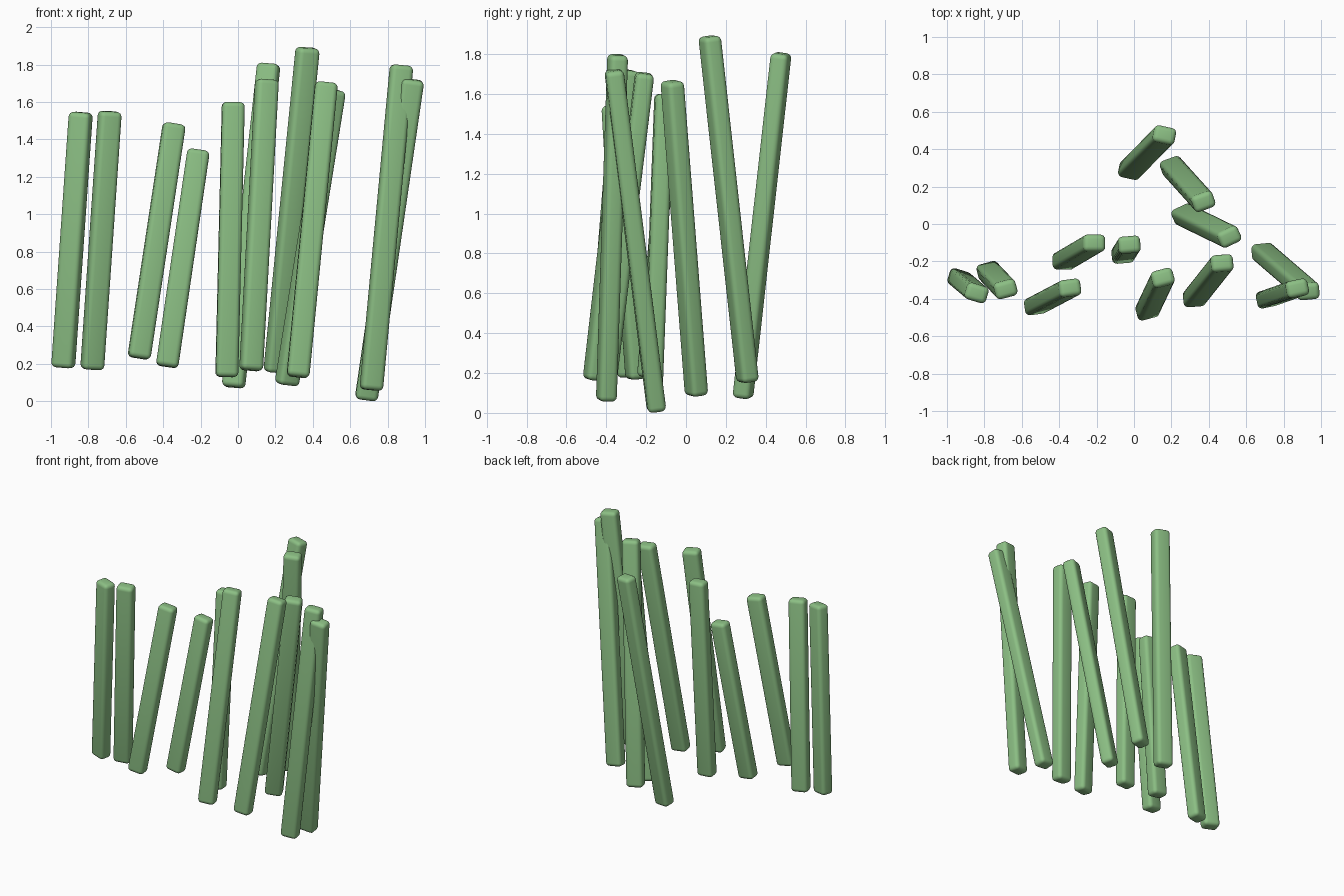
import bpy
import math
from mathutils import Vector, Matrix

if "Cube" in bpy.data.objects:
    bpy.data.objects.remove(bpy.data.objects["Cube"])

green = bpy.data.materials.new("leaf green")
green.diffuse_color = (0.26, 0.52, 0.23, 1)
green.use_nodes = True
green.node_tree.nodes["Principled BSDF"].inputs["Base Color"].default_value = green.diffuse_color

WIDTH, DEPTH = 0.12, 0.092


def make_stalk(name, bottom, top, yaw):
    """Rounded bar running from bottom to top, turned by yaw degrees about its axis."""
    a, b = Vector(bottom), Vector(top)
    axis = b - a
    tilt = Vector((0, 0, 1)).rotation_difference(axis).to_matrix().to_4x4()
    bpy.ops.mesh.primitive_cube_add(size=1)
    ob = bpy.context.object
    ob.name = name
    ob.data.transform(Matrix.Diagonal((WIDTH, DEPTH, axis.length, 1)))
    ob.matrix_world = (Matrix.Translation((a + b) / 2) @ tilt
                       @ Matrix.Rotation(math.radians(yaw), 4, 'Z'))
    ob.data.materials.append(green)
    bevel = ob.modifiers.new("rounded edges", 'BEVEL')
    bevel.width = 0.026
    bevel.segments = 4
    bpy.ops.object.modifier_apply(modifier=bevel.name)
    bpy.ops.object.shade_smooth_by_angle(angle=math.radians(40))


# bottom centre, top centre, twist
stalks = [
    ((-0.935, -0.29, 0.18), (-0.84, -0.37, 1.545), -17),
    ((-0.78, -0.25, 0.17), (-0.685, -0.35, 1.55), -15 + 30),
    ((-0.53, -0.44, 0.23), (-0.34, -0.34, 1.485), 8),
    ((-0.38, -0.20, 0.185), (-0.21, -0.10, 1.345), 0),
    ((-0.06, -0.165, 0.13), (-0.025, -0.11, 1.60), 5),
    ((-0.025, 0.285, 0.075), (0.165, 0.478, 1.805), -12),
    ((0.07, -0.465, 0.165), (0.155, -0.285, 1.72), 15),
    ((0.20, 0.31, 0.155), (0.373, 0.118, 1.89), 20),
    ((0.26, 0.053, 0.088), (0.513, -0.07, 1.665), 25),
    ((0.32, -0.40, 0.13), (0.473, -0.207, 1.705), 5),
    ((0.712, -0.40, 0.06), (0.875, -0.343, 1.797), 12),
    ((0.685, -0.147, 0.008), (0.935, -0.362, 1.72), 5),
]
for i, (bottom, top, yaw) in enumerate(stalks, 1):
    make_stalk(f"stalk_{i:02d}", bottom, top, yaw)
